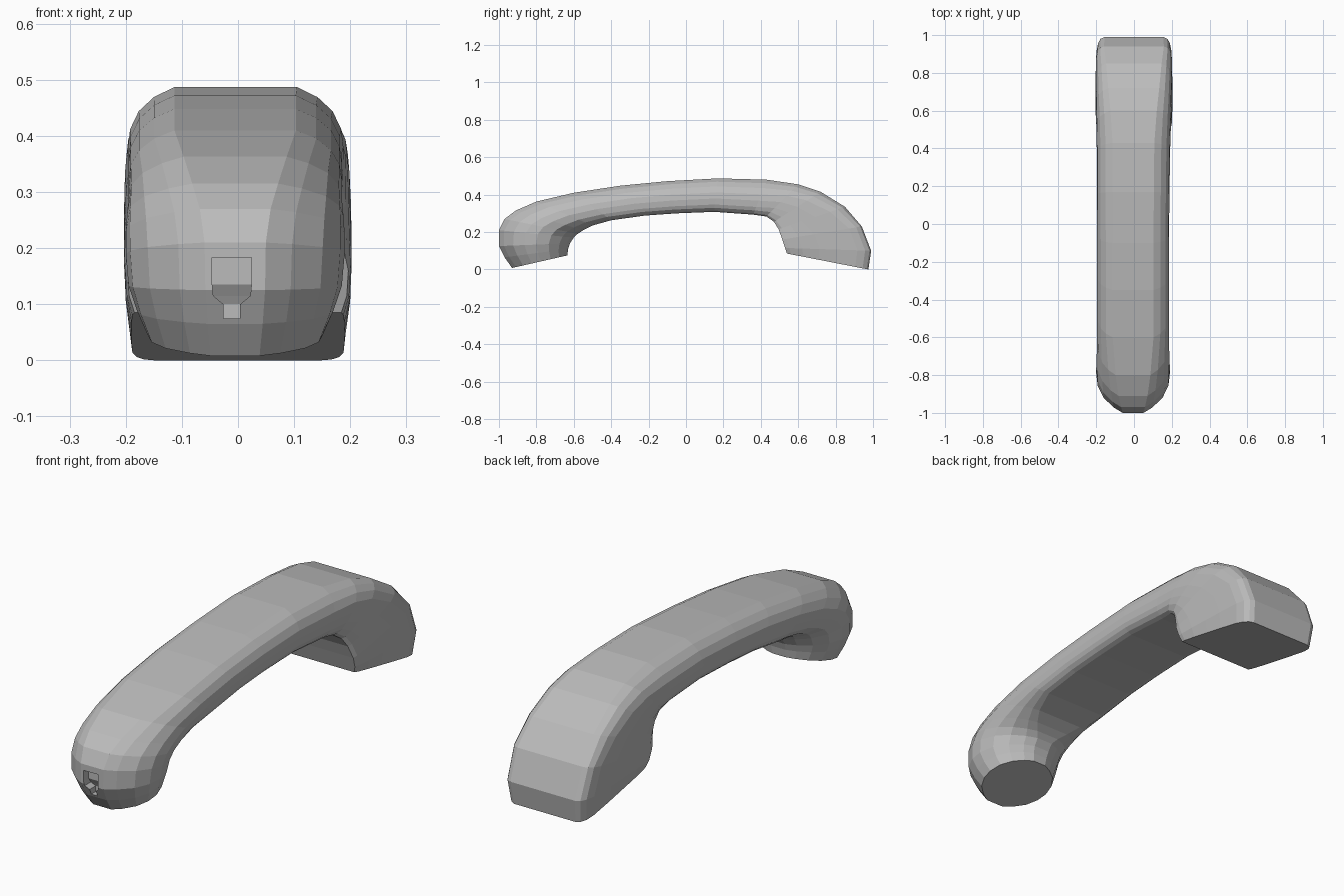
import bpy
import bmesh

cube = bpy.data.objects.get("Cube")
if cube:
    bpy.data.objects.remove(cube, do_unlink=True)

grey = bpy.data.materials.new("mid grey")
grey.use_nodes = True
colour = (0.5, 0.5, 0.5, 1)
grey.diffuse_color = colour
grey.node_tree.nodes["Principled BSDF"].inputs["Base Color"].default_value = colour


def loft(name, rings):
    """Skin a list of closed rings and cap both ends."""
    bm = bmesh.new()
    rows = [[bm.verts.new(p) for p in ring] for ring in rings]
    n = len(rows[0])
    for a, b in zip(rows, rows[1:]):
        for i in range(n):
            j = (i + 1) % n
            bm.faces.new((a[i], a[j], b[j], b[i]))
    bm.faces.new(rows[0])
    bm.faces.new(rows[-1])
    bmesh.ops.recalc_face_normals(bm, faces=bm.faces[:])
    mesh = bpy.data.meshes.new(name)
    bm.to_mesh(mesh)
    bm.free()
    mesh.materials.append(grey)
    obj = bpy.data.objects.new(name, mesh)
    bpy.context.collection.objects.link(obj)
    return obj


# Half sections: (depth from outer to inner side, half width), both as fractions
ROUND = [(0, .28), (.07, .52), (.2, .8), (.36, .96), (.52, 1), (.7, .92), (.85, .71), (.95, .44), (1, .2)]
GRIP = [(0, .57), (.1, .76), (.24, .9), (.42, .98), (.6, 1), (.78, .98), (.88, .94), (.96, .86), (1, .76)]
BOX = [(0, .78), (.02, .88), (.07, .95), (.16, .99), (.4, 1), (.6, 1), (.8, 1), (.95, .99), (1, .97)]

# Stations: outer y, outer z, inner y, inner z, half width, shape (0 round, 1 grip, 2 box)
STATIONS = [
    (-.93, .008, -.635, .075, .155, 0), (-.97, .065, -.63, .11, .175, 0),
    (-1, .125, -.62, .14, .19, 0), (-1, .21, -.60, .17, .195, 0),
    (-.97, .27, -.58, .19, .195, .15), (-.91, .315, -.55, .21, .193, .4),
    (-.8, .363, -.5, .235, .19, .7), (-.6, .41, -.4, .263, .19, 1),
    (-.35, .448, -.22, .288, .19, 1), (-.1, .472, -.05, .30, .19, 1),
    (.17, .487, .15, .308, .192, 1), (.43, .48, .36, .293, .194, 1),
    (.6, .455, .43, .283, .197, 1.25), (.72, .415, .47, .255, .2, 1.5),
    (.85, .335, .495, .215, .202, 1.75), (.94, .23, .515, .16, .203, 2),
    (.99, .1, .53, .115, .2, 2), (.975, 0, .54, .085, .19, 2),
]


def section(oy, oz, iy, iz, w, shape):
    a, b, t = (ROUND, GRIP, shape) if shape <= 1 else (GRIP, BOX, shape - 1)
    half = [(p[0] + (q[0] - p[0]) * t, p[1] + (q[1] - p[1]) * t) for p, q in zip(a, b)]
    cx = -.005 * (1 - min(1, max(0, oy)))
    pts = [(1, d, x) for d, x in half] + [(-1, d, x) for d, x in reversed(half)]
    return [(cx + s * x * w, oy + (iy - oy) * d, oz + (iz - oz) * d) for s, d, x in pts]


handset = loft("handset", [section(*s) for s in STATIONS])

# Cord socket cut into the front end: z, back depth y, half width
SOCKET = [(.183, -.965, .035), (.135, -.965, .035), (.115, -.953, .033), (.1, -.945, .015), (.075, -.945, .015)]
cutter = loft("socket_cutter", [
    [(-.011 - w, -1.1, z), (-.011 + w, -1.1, z), (-.011 + w, y, z), (-.011 - w, y, z)]
    for z, y, w in SOCKET])
cutter.hide_render = True
cutter.hide_set(True)
cut = handset.modifiers.new("cord socket", 'BOOLEAN')
cut.operation = 'DIFFERENCE'
cut.solver = 'EXACT'
cut.object = cutter
